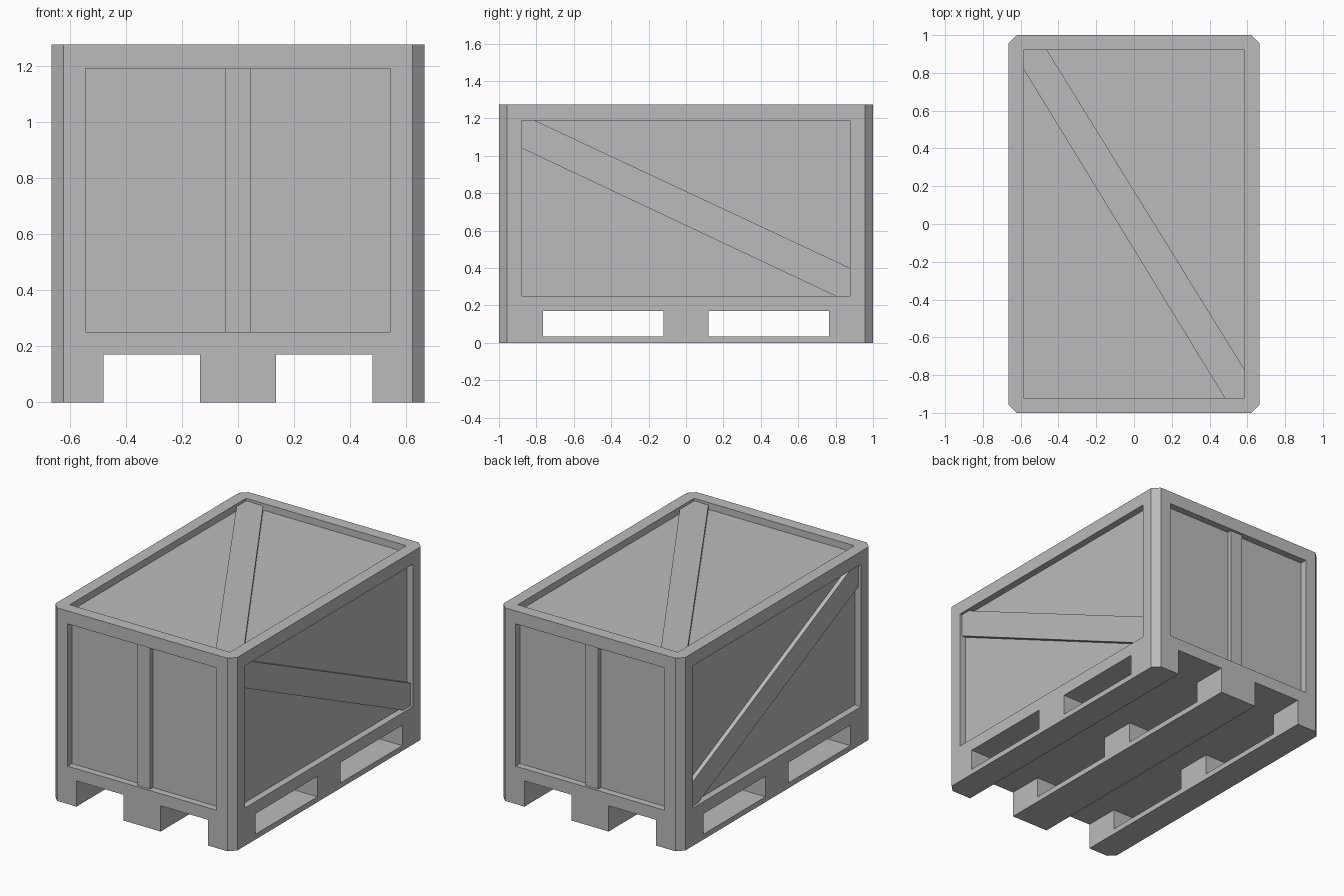
import bpy, bmesh

cube = bpy.data.objects.get("Cube")
if cube:
    bpy.data.objects.remove(cube, do_unlink=True)

X, Y, H = 0.665, 1.0, 1.275     # half width, half length, height
CHAMFER = 0.043
DECK = 0.17                     # underside of the crate body
SILL, HEAD = 0.25, 1.19         # bottom and top of the wall panels
RECESS, RAISE = 0.045, 0.028    # panel depth, batten thickness

grey = bpy.data.materials.new("light grey")
grey.use_nodes = True
grey.diffuse_color = (0.5, 0.5, 0.5, 1)
grey.node_tree.nodes["Principled BSDF"].inputs["Base Color"].default_value = (0.5, 0.5, 0.5, 1)


def prism(name, outline, place, low, high):
    """Extrude a 2D outline between two depths; place maps (u, v, depth) to xyz."""
    bm = bmesh.new()
    a = [bm.verts.new(place(u, v, low)) for u, v in outline]
    b = [bm.verts.new(place(u, v, high)) for u, v in outline]
    bm.faces.new(a)
    bm.faces.new(b)
    n = len(outline)
    for i in range(n):
        j = (i + 1) % n
        bm.faces.new((a[i], a[j], b[j], b[i]))
    bmesh.ops.recalc_face_normals(bm, faces=bm.faces)
    mesh = bpy.data.meshes.new(name)
    bm.to_mesh(mesh)
    bm.free()
    mesh.materials.append(grey)
    ob = bpy.data.objects.new(name, mesh)
    bpy.context.collection.objects.link(ob)
    return ob


def flat(u, v, d):
    return (u, v, d)


def cut(target, x0, x1, y0, y1, z0, z1):
    """Remove a box from the target."""
    cutter = prism("cutter", [(x0, y0), (x1, y0), (x1, y1), (x0, y1)], flat, z0, z1)
    cutter.hide_render = True
    mod = target.modifiers.new("cut", "BOOLEAN")
    mod.operation = "DIFFERENCE"
    mod.solver = "EXACT"
    mod.object = cutter
    bpy.context.view_layer.objects.active = target
    bpy.ops.object.modifier_apply(modifier=mod.name)
    bpy.data.objects.remove(cutter, do_unlink=True)


# Crate body with chamfered corners
cx, cy = X - CHAMFER, Y - CHAMFER
body = prism("crate_body", [(cx, -Y), (X, -cy), (X, cy), (cx, Y),
                            (-cx, Y), (-X, cy), (-X, -cy), (-cx, -Y)], flat, 0, H)

# Channels between the runners, then fork slots between the blocks
for s in (-1, 1):
    x0, x1 = sorted((s * 0.135, s * 0.48))
    cut(body, x0, x1, -2, 2, -1, DECK)
for s in (-1, 1):
    y0, y1 = sorted((s * 0.12, s * 0.765))
    cut(body, -2, 2, y0, y1, 0.035, DECK)

# Recessed panels: sides, ends and lid
for s in (-1, 1):
    x0, x1 = sorted((s * (X - RECESS), s * 2))
    cut(body, x0, x1, -0.877, 0.877, SILL, HEAD)
    y0, y1 = sorted((s * (Y - RECESS), s * 2))
    cut(body, -0.544, 0.544, y0, y1, SILL, HEAD)
cut(body, -0.585, 0.585, -0.92, 0.92, H - RECESS, 2)

# Diagonal side braces and upright end battens
side_brace = [(-0.877, HEAD), (-0.81, HEAD), (0.877, 0.4),
              (0.877, SILL), (0.8, SILL), (-0.877, 1.04)]
batten = [(-0.046, SILL), (0.046, SILL), (0.046, HEAD), (-0.046, HEAD)]
for s, side, end in ((1, "left", "back"), (-1, "right", "front")):
    prism(side + "_side_brace", side_brace, lambda u, v, d: (s * d, u, v),
          X - RECESS - 0.01, X - RECESS + RAISE)
    prism(end + "_batten", batten, lambda u, v, d: (u, s * d, v),
          Y - RECESS - 0.01, Y - RECESS + RAISE)

# Diagonal lid brace
lid = [(-0.585, 0.92), (-0.46, 0.92), (0.585, -0.77),
       (0.585, -0.92), (0.48, -0.92), (-0.585, 0.82)]
prism("lid_brace", lid, flat, H - RECESS - 0.01, H - RECESS + RAISE)
